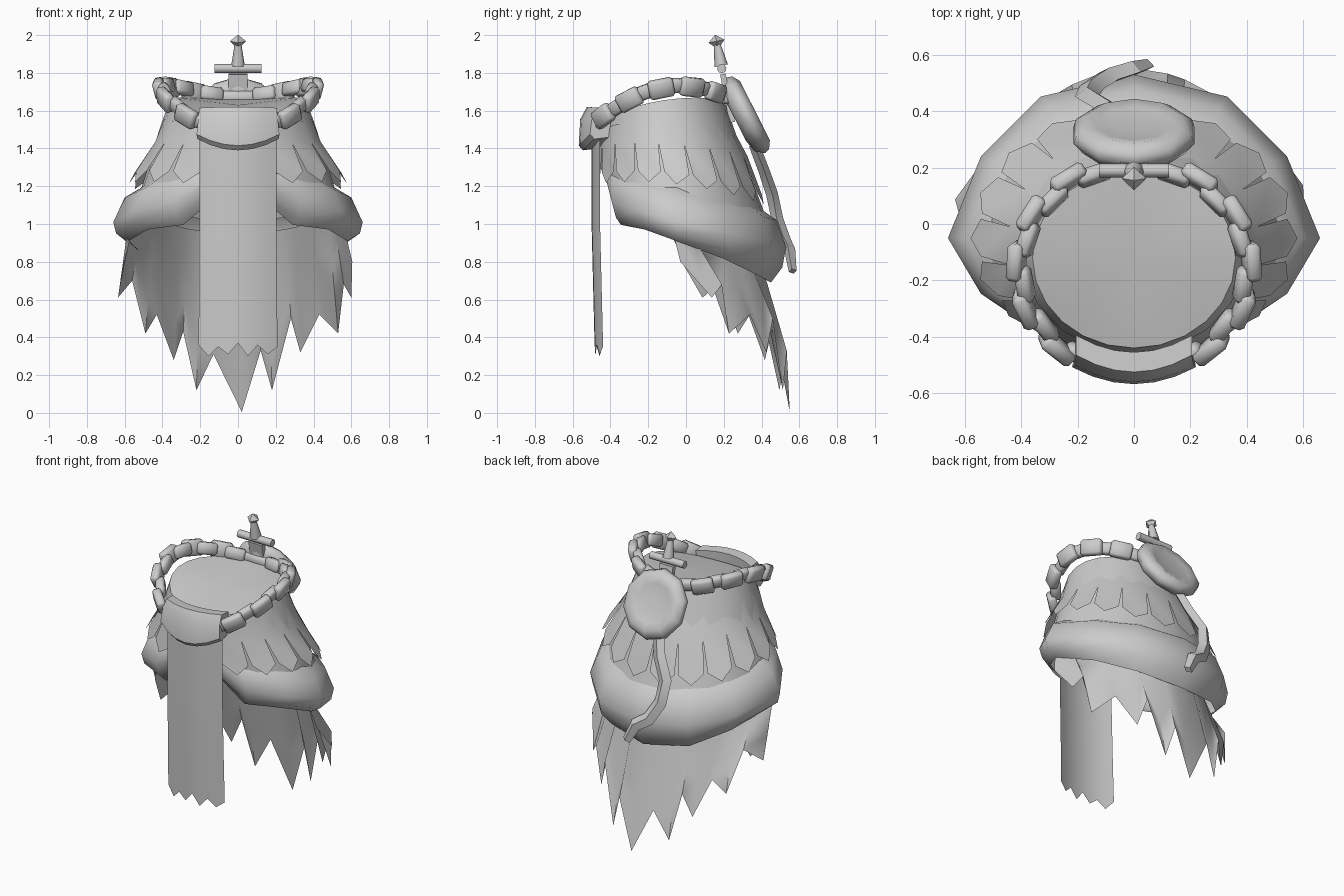
import bpy, bmesh, math
from mathutils import Vector, Matrix

if "Cube" in bpy.data.objects:
    bpy.data.objects.remove(bpy.data.objects["Cube"])

grey = bpy.data.materials.new("plain_grey")
grey.diffuse_color = (0.6, 0.6, 0.6, 1)
grey.use_nodes = True
grey.node_tree.nodes["Principled BSDF"].inputs["Base Color"].default_value = grey.diffuse_color


def finish(name, bm, angle=40):
    bmesh.ops.recalc_face_normals(bm, faces=bm.faces)
    me = bpy.data.meshes.new(name)
    bm.to_mesh(me)
    bm.free()
    me.materials.append(grey)
    ob = bpy.data.objects.new(name, me)
    bpy.context.collection.objects.link(ob)
    bpy.ops.object.select_all(action='DESELECT')
    bpy.context.view_layer.objects.active = ob
    ob.select_set(True)
    bpy.ops.object.shade_smooth_by_angle(angle=math.radians(angle))
    return ob


def loft(bm, rows, closed=False, caps=False):
    """Skin rows of points that all have the same length."""
    vs = [[bm.verts.new(p) for p in r] for r in rows]
    n = len(vs[0])
    for a, b in zip(vs, vs[1:]):
        for i in range(n if closed else n - 1):
            j = (i + 1) % n
            bm.faces.new((a[i], a[j], b[j], b[i]))
    if caps:
        bm.faces.new(vs[0][::-1])
        bm.faces.new(vs[-1])
    return vs


def hoop(r, t):
    """Point on a tilted oval; t = 0 is the back, pi the front."""
    rx, yf, yc, yb, zf, zs, zb = r
    c = math.cos(t)
    y = yc + c * ((yb - yc) if c > 0 else (yc - yf))
    return Vector((rx * math.sin(t), y, zs + (zb - zf) / 2 * c + ((zb + zf) / 2 - zs) * c * c))


def ring(r, n):
    return [hoop(r, 2 * math.pi * i / n) for i in range(n)]


def block(bm, size, mat, bevel=0.0):
    new = bmesh.ops.create_cube(bm, size=1, matrix=mat @ Matrix.Diagonal((*size, 1)))["verts"]
    if bevel:
        edges = list({e for v in new for e in v.link_edges})
        bmesh.ops.bevel(bm, geom=edges, offset=bevel, segments=1, affect='EDGES')


# Waist body with a closed top
bm = bmesh.new()
rows = loft(bm, [ring(r, 24) for r in (
    (.36, -.44, -.12, .20, 1.56, 1.655, 1.66),
    (.41, -.455, -.10, .27, 1.44, 1.52, 1.46),
    (.46, -.46, -.07, .34, 1.32, 1.36, 1.26),
    (.53, -.43, -.05, .43, 1.24, 1.13, 1.02))], closed=True)
mid = bm.verts.new((0, -.13, 1.63))
for i in range(24):
    bm.faces.new((rows[0][(i + 1) % 24], rows[0][i], mid))
finish("waist_body", bm, 35)

# Pointed cloth tabs around the hips
TOP = (.395, -.46, -.105, .25, 1.50, 1.56, 1.50)
HIGH = (.445, -.465, -.08, .325, 1.42, 1.43, 1.36)
LOW = (.55, -.475, -.05, .40, 1.27, 1.27, 1.16)
TIP = (.58, -.48, -.05, .42, 1.21, 1.21, 1.10)
bm = bmesh.new()
for i in range(18):
    a = math.radians(10 + 20 * i)
    h, s = math.radians(10), math.radians(8.7)
    pts = [hoop(TOP, a - h), hoop(HIGH, a - h), hoop(LOW, a - s), hoop(TIP, a),
           hoop(LOW, a + s), hoop(HIGH, a + h), hoop(TOP, a + h)]
    v = [bm.verts.new(p) for p in pts]
    bm.faces.new((v[0], v[1], v[5], v[6]))
    bm.faces.new(v[1:6])
bmesh.ops.remove_doubles(bm, verts=bm.verts, dist=.0005)
finish("hip_tabs", bm, 30)


# Padded roll, lower at the back and pulled up behind the front cloth
def roll_ring(r, lift):
    pts = ring(r, 12)
    for i, p in enumerate(pts):
        if i in (2, 4, 8, 10):
            p.x *= .95
    pts[6].z += lift
    return pts


bm = bmesh.new()
loft(bm, [roll_ring(r, k) for r, k in (
    ((.50, -.43, -.05, .41, 1.27, 1.20, 1.07), .10),
    ((.60, -.445, -.05, .48, 1.23, 1.14, 1.02), .12),
    ((.66, -.445, -.05, .53, 1.13, 1.01, .88), .19),
    ((.645, -.42, -.05, .51, 1.04, .95, .77), .22),
    ((.58, -.39, -.05, .45, 1.00, .91, .69), .24))], closed=True)
finish("padded_roll", bm, 60)

# Ragged rear skirt: x and z along the torn hem
hem = [(-.60, .80), (-.635, .61), (-.56, .70), (-.49, .42), (-.43, .52), (-.34, .28), (-.29, .43),
       (-.22, .12), (-.13, .31), (.02, .005), (.12, .33), (.18, .12), (.28, .50), (.33, .32),
       (.43, .52), (.53, .42), (.56, .68), (.60, .61), (.605, .80)]


def skirt_point(x, z, f):
    q = 1 - min(1, (x / .64) ** 2)
    low = Vector((x, .08 + .47 * q - (.16 if z > .75 else 0), z))
    high = Vector((x * .90, -.15 + .52 * q, 1.07 - .12 * q))
    return high.lerp(low, f)


bm = bmesh.new()
loft(bm, [[skirt_point(x, z, f) for x, z in hem] for f in (0, .35, .7, 1)])
finish("ragged_skirt", bm, 60)

# Hanging front cloth
bm = bmesh.new()
ends = [.36, .30, .35, .31, .37, .30, .36, .31, .35]
xs = [-.205 + .05125 * i for i in range(9)]


def cloth_y(x, z):
    return -.50 + .045 * (abs(x) / .205) ** 2 + (.025 * (1 - z) if z < 1 else 0)


loft(bm, [[(x * (1 + .02 * (1 - z)), cloth_y(x, z), z) for x in xs] for z in (1.48, 1.0, .65)]
     + [[(x * 1.02, cloth_y(x, z), z) for x, z in zip(xs, ends)]])
finish("front_cloth", bm, 60)

# Curved buckle plate
bm = bmesh.new()
sections = []
for i in range(7):
    u = -1 + i / 3
    k = u * u
    x, y = .205 * u, -.515 + .06 * k
    top, bot = 1.615 - .005 * k, 1.39 + .06 * k
    sections.append([(x, y + .06, top), (x, y - .01, top + .005), (x * 1.03, y - .045, top - .06),
                     (x * 1.07, y - .053, bot + .025), (x * 1.05, y - .03, bot), (x, y + .05, bot + .01)])
loft(bm, sections, closed=True, caps=True)
finish("buckle", bm, 40)

# Chain belt of interlocked links
bm = bmesh.new()


def belt(p):
    c = -math.cos(p)
    return Vector((.405 * math.sin(p), -.155 + .365 * c, 1.715 + .09 * c - .13 * c * c))


def link_frame(p, shift):
    t = (belt(p + .01) - belt(p - .01)).normalized()
    out = Vector((math.sin(p), -math.cos(p), -.25))
    out = (out - t * out.dot(t)).normalized()
    m = Matrix((t, out, t.cross(out))).transposed().to_4x4()
    m.translation = belt(p) + out * shift
    return m


for side in (1, -1):
    for i in range(11):
        p = side * math.radians(28 + 13.1 * i)
        if i % 2:
            block(bm, (.135, .055, .10), link_frame(p, .012), .013)
        else:
            block(bm, (.125, .055, .075), link_frame(p, -.012), .013)
block(bm, (.25, .055, .07), Matrix.Translation((0, .21, 1.67)), .016)
finish("chain_belt", bm, 50)

# Round dish on the back
n = Vector((0, .89, .45)).normalized()
xa = Vector((1, 0, 0))
ya = n.cross(xa)
dish = Matrix((xa, ya, n)).transposed().to_4x4()
dish.translation = (0, .325, 1.58)
bm = bmesh.new()
prof = [(.12, -.07), (.19, -.055), (.225, -.01), (.215, .02), (.175, .045), (.13, .035), (.05, .03)]
loft(bm, [[dish @ Vector((r * math.cos(a), r * math.sin(a), h))
           for a in [math.radians(18 + 36 * i) for i in range(10)]] for r, h in prof],
     closed=True, caps=True)
finish("back_dish", bm, 60)

# Small dagger standing behind the waist
lean = Matrix.Translation((0, .155, 2.0)) @ Matrix.Rotation(math.radians(11), 4, 'X')


def at(z):
    return lean @ Matrix.Translation((0, 0, z))


bm = bmesh.new()
block(bm, (.10, .03, .26), at(-.34))
finish("dagger_blade", bm)
bm = bmesh.new()
bmesh.ops.create_cone(bm, segments=8, radius1=.025, radius2=.025, depth=.25, cap_ends=True,
                      matrix=at(-.18) @ Matrix.Rotation(math.pi / 2, 4, 'Y'))
finish("dagger_guard", bm, 60)
bm = bmesh.new()
bmesh.ops.create_cone(bm, segments=8, radius1=.036, radius2=.016, depth=.13, cap_ends=True, matrix=at(-.10))
finish("dagger_grip", bm, 60)
bm = bmesh.new()
loft(bm, [[at(z) @ Vector((r * math.cos(i * math.pi / 2), r * math.sin(i * math.pi / 2), 0))
           for i in range(4)] for r, z in ((.016, -.06), (.043, -.033), (.003, 0))], closed=True, caps=True)
finish("dagger_pommel", bm, 20)

# Crooked tail hanging from the dish
path = [(-.05, .36, 1.42, .04), (-.09, .41, 1.29, .042), (-.165, .455, 1.16, .045),
        (-.15, .485, 1.02, .045), (-.09, .525, .91, .045), (-.01, .55, .86, .042), (.045, .565, .75, .03)]
bm = bmesh.new()
rows = []
for i, (x, y, z, w) in enumerate(path):
    a, b = Vector(path[max(i - 1, 0)][:3]), Vector(path[min(i + 1, 6)][:3])
    t = (b - a).normalized()
    s = t.cross(Vector((0, .9, .4))).normalized()
    o = s.cross(t)
    c = Vector((x, y, z))
    rows.append([c + s * w, c + o * w * .7, c - s * w, c - o * w * .7])
loft(bm, rows, closed=True, caps=True)
finish("dish_tail", bm, 30)
